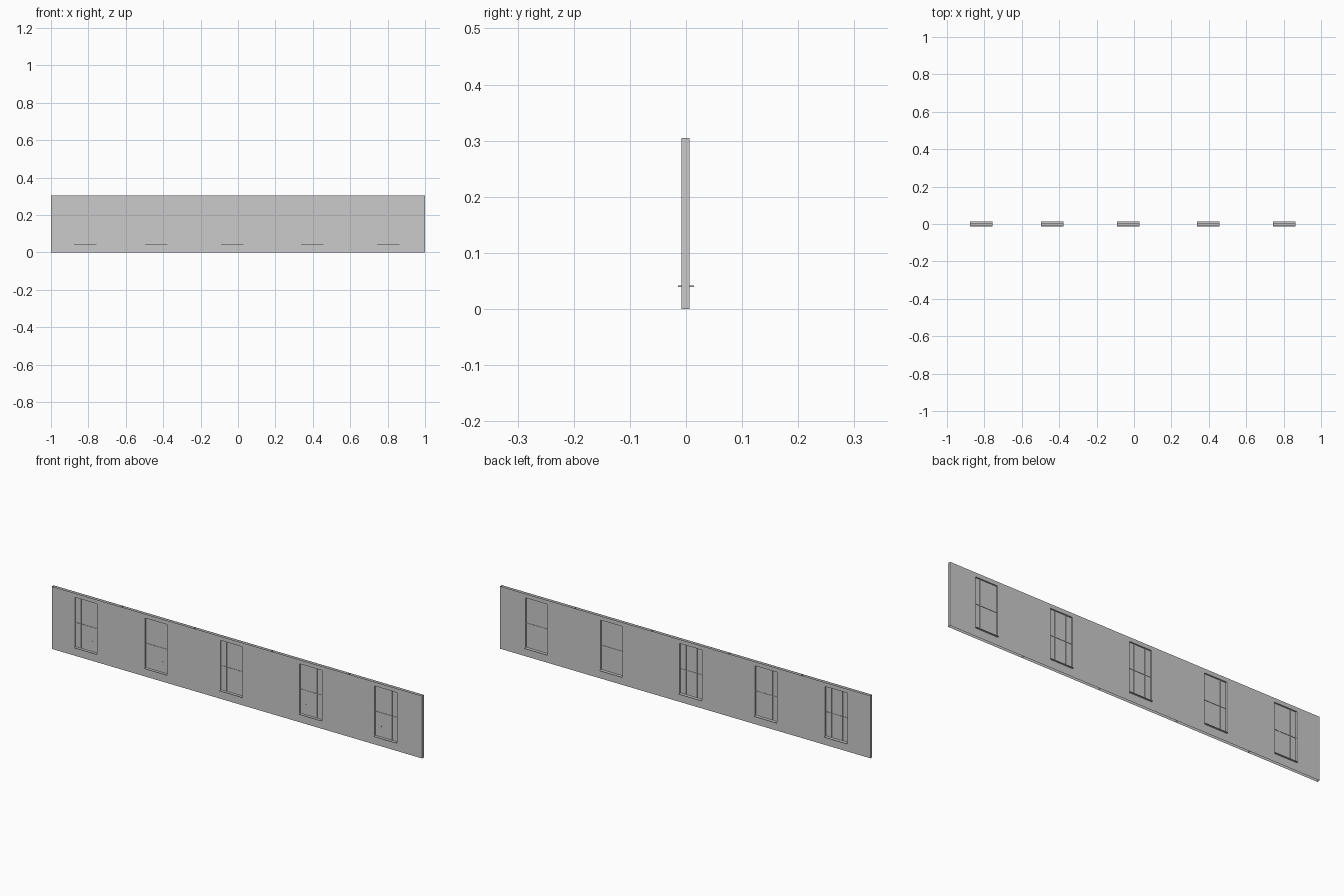
import bpy, bmesh

if "Cube" in bpy.data.objects:
    bpy.data.objects.remove(bpy.data.objects["Cube"])

H = 0.305                      # wall height
Y0, Y1 = -0.008, 0.006         # front and back skins
YM = (Y0 + Y1) / 2
Z0, Z1, ZM = 0.04, 0.285, 0.16 # window bottom, top, meeting rail
HW = 0.06                      # half window width
centres = [-0.816, -0.437, -0.03, 0.398, 0.803]
seams = [-1, -0.625, -0.233, 0.184, 0.60, 1]


def finish(name, bm):
    bmesh.ops.remove_doubles(bm, verts=bm.verts, dist=1e-5)
    bmesh.ops.recalc_face_normals(bm, faces=bm.faces)
    me = bpy.data.meshes.new(name)
    bm.to_mesh(me)
    bm.free()
    ob = bpy.data.objects.new(name, me)
    bpy.context.collection.objects.link(ob)
    return ob


def quad(bm, *pts):
    bm.faces.new([bm.verts.new(p) for p in pts])


def add_box(bm, x0, x1, y0, y1, z0, z1):
    r = bmesh.ops.create_cube(bm, size=1)
    for v in r['verts']:
        v.co = (x0 if v.co.x < 0 else x1,
                y0 if v.co.y < 0 else y1,
                z0 if v.co.z < 0 else z1)


def wall_panel(name, xa, xb, c):
    # two skins around a window hole, open at top and bottom, closed at the ends
    bm = bmesh.new()
    xs, zs = [xa, c - HW, c + HW, xb], [0, Z0, Z1, H]
    for y in (Y0, Y1):
        for i in range(3):
            for k in range(3):
                if (i, k) != (1, 1):
                    quad(bm, (xs[i], y, zs[k]), (xs[i + 1], y, zs[k]),
                         (xs[i + 1], y, zs[k + 1]), (xs[i], y, zs[k + 1]))
    # end caps and window jambs
    for i, x in enumerate(xs):
        for k in ([1] if i in (1, 2) else range(3)):
            quad(bm, (x, Y0, zs[k]), (x, Y1, zs[k]),
                 (x, Y1, zs[k + 1]), (x, Y0, zs[k + 1]))
    # window head and bottom reveal
    for z in (Z0, Z1):
        quad(bm, (xs[1], Y0, z), (xs[2], Y0, z), (xs[2], Y1, z), (xs[1], Y1, z))
    finish(name, bm)


def window(i, c):
    # glass sheet
    bm = bmesh.new()
    quad(bm, (c - HW, YM, Z0), (c + HW, YM, Z0), (c + HW, YM, Z1), (c - HW, YM, Z1))
    finish(f"window_glass_{i}", bm)
    # mullions and meeting rail
    bm = bmesh.new()
    for s in (-1, 1):
        x = c + s * HW / 2
        add_box(bm, x - 0.001, x + 0.001, YM - 0.002, YM + 0.002, Z0, Z1)
    add_box(bm, c - HW, c + HW, YM - 0.002, YM + 0.002, ZM - 0.001, ZM + 0.001)
    # small catches
    for s in (-1, 1):
        x = c + s * HW / 2
        add_box(bm, x - 0.0015, x + 0.0015, YM - 0.003, YM, 0.0915, 0.0945)
    finish(f"window_bars_{i}", bm)
    # sill projecting on both sides
    bm = bmesh.new()
    add_box(bm, c - HW, c + HW, -0.014, 0.014, Z0 - 0.001, Z0 + 0.0015)
    finish(f"window_sill_{i}", bm)


for i, c in enumerate(centres):
    wall_panel(f"wall_panel_{i}", seams[i], seams[i + 1], c)
    window(i, c)
